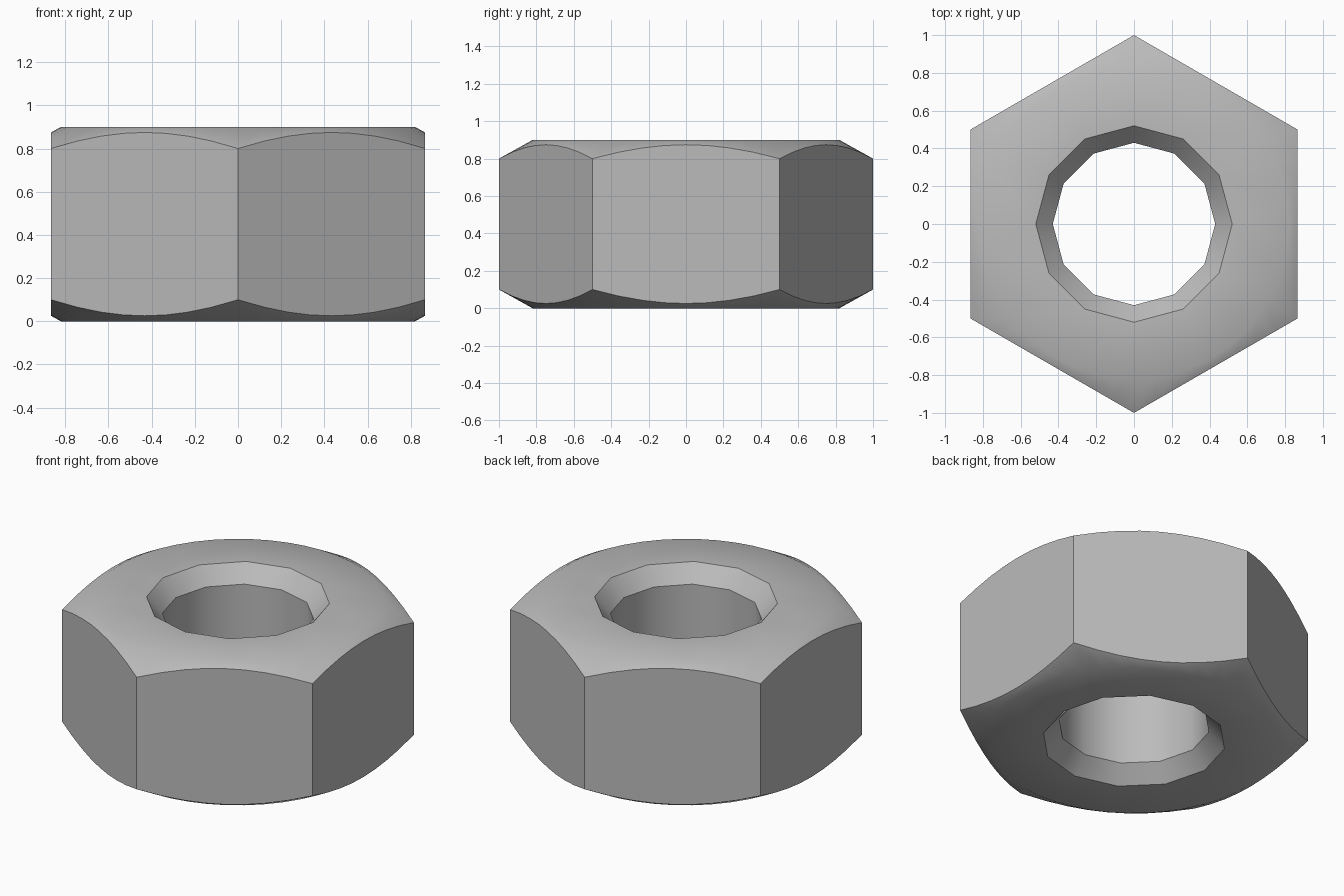
import bpy, bmesh
from math import cos, sin, pi, radians, sqrt

cube = bpy.data.objects.get("Cube")
if cube:
    bpy.data.objects.remove(cube, do_unlink=True)

HEIGHT = 0.9
FLAT = sqrt(3) / 2        # centre to flat side
CHAMFER_R = 0.82          # where the cone chamfer meets the end face
SLOPE = 0.1 / (1 - CHAMFER_R)
PER_SIDE = 8              # outline steps on each hexagon side
OUT = 6 * PER_SIDE
HOLE = 12                 # sides of the bore
STEP = OUT // HOLE

steel = bpy.data.materials.new("steel grey")
steel.use_nodes = True
color = (0.5, 0.5, 0.5, 1)
steel.diffuse_color = color
steel.node_tree.nodes["Principled BSDF"].inputs["Base Color"].default_value = color

bm = bmesh.new()


def ring(count, radius, drop, top):
    """Ring of vertices; radius and drop below the end face are functions of angle."""
    verts = []
    for i in range(count):
        a = pi / 2 + 2 * pi * i / count
        r, d = radius(i, count), drop(i, count)
        verts.append(bm.verts.new((r * cos(a), r * sin(a), HEIGHT - d if top else d)))
    return verts


def const(value):
    return lambda i, n: value


def hex_radius(i, n):
    side = i % PER_SIDE
    return FLAT / cos(2 * pi * side / n - pi / 6)


def hex_drop(i, n):
    return (hex_radius(i, n) - CHAMFER_R) * SLOPE


def bridge(a, b):
    n = len(a)
    for i in range(n):
        j = (i + 1) % n
        bm.faces.new((a[i], a[j], b[j], b[i]))


# Two matching ends: chamfer, flat face and countersink
ends = []
for top in (False, True):
    edge = ring(OUT, hex_radius, hex_drop, top)
    circle = ring(OUT, const(CHAMFER_R), const(0), top)
    rim = ring(HOLE, const(0.52), const(0), top)
    bore = ring(HOLE, const(0.43), const(0.1), top)
    bridge(edge, circle)
    for i in range(HOLE):
        arc = [circle[(i * STEP + k) % OUT] for k in range(STEP + 1)]
        bm.faces.new(arc + [rim[(i + 1) % HOLE], rim[i]])
    bridge(rim, bore)
    ends.append((edge, bore))

# Six flat wrench sides with curved upper and lower borders
(low_edge, low_bore), (high_edge, high_bore) = ends
for s in range(6):
    ids = [(s * PER_SIDE + k) % OUT for k in range(PER_SIDE + 1)]
    bm.faces.new([low_edge[i] for i in ids] + [high_edge[i] for i in reversed(ids)])

# Bore wall
bridge(low_bore, high_bore)

bmesh.ops.recalc_face_normals(bm, faces=bm.faces[:])
mesh = bpy.data.meshes.new("hex_nut")
bm.to_mesh(mesh)
bm.free()
mesh.materials.append(steel)
nut = bpy.data.objects.new("hex_nut", mesh)
bpy.context.collection.objects.link(nut)
bpy.ops.object.select_all(action="DESELECT")
nut.select_set(True)
bpy.context.view_layer.objects.active = nut
bpy.ops.object.shade_smooth_by_angle(angle=radians(35))
